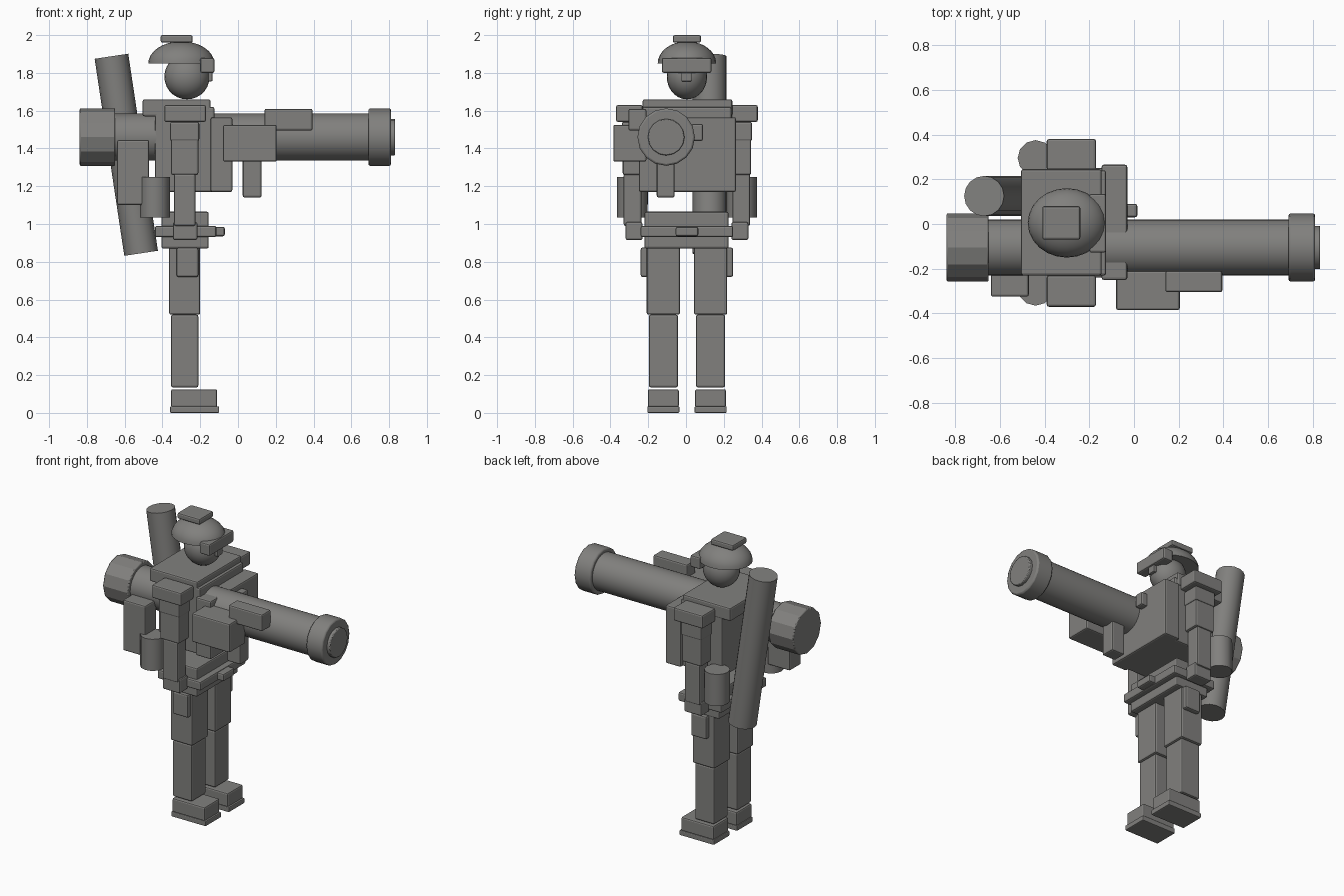
import bpy, math
from mathutils import Vector

if "Cube" in bpy.data.objects:
    bpy.data.objects.remove(bpy.data.objects["Cube"])

gray = bpy.data.materials.new("warm_gray")
gray.diffuse_color = (0.22, 0.217, 0.208, 1)
gray.use_nodes = True
gray.node_tree.nodes["Principled BSDF"].inputs["Base Color"].default_value = gray.diffuse_color


def finish(obj, name, bevel=0.0, smooth=None):
    obj.name = name
    obj.data.materials.append(gray)
    if bevel:
        mod = obj.modifiers.new("soft_edges", 'BEVEL')
        mod.width = bevel
        mod.segments = 2
        mod.limit_method = 'ANGLE'
        mod.angle_limit = math.radians(50)
    if smooth is not None:
        bpy.ops.object.shade_smooth_by_angle(angle=math.radians(smooth))
    return obj


def box(name, x, y, z, bevel=0.01):
    """Box from (min, max) ranges on each axis."""
    bpy.ops.mesh.primitive_cube_add(
        size=1, location=[sum(r) / 2 for r in (x, y, z)])
    obj = bpy.context.object
    obj.scale = [r[1] - r[0] for r in (x, y, z)]
    bpy.ops.object.transform_apply(location=False, rotation=False, scale=True)
    return finish(obj, name, bevel)


def rod(name, start, end, radius, sides=24, bevel=0.0, smooth=35):
    """Cylinder between two points."""
    a, b = Vector(start), Vector(end)
    bpy.ops.mesh.primitive_cylinder_add(
        vertices=sides, radius=radius, depth=(b - a).length, location=(a + b) / 2,
        rotation=(b - a).to_track_quat('Z', 'Y').to_euler())
    return finish(bpy.context.object, name, bevel, smooth)


def pair(name, x, y, z, bevel=0.01):
    """Box mirrored to both sides of the body, which is centred on y = 0.005."""
    box("left_" + name, x, (0.005 + y[0], 0.005 + y[1]), z, bevel)
    box("right_" + name, x, (0.005 - y[1], 0.005 - y[0]), z, bevel)


# Legs and boots
pair("sole", (-0.36, -0.10), (0.04, 0.21), (0, 0.035), 0.006)
pair("boot", (-0.355, -0.11), (0.043, 0.207), (0.03, 0.125))
pair("lower_leg", (-0.355, -0.21), (0.048, 0.202), (0.135, 0.52))
pair("upper_leg", (-0.365, -0.20), (0.037, 0.213), (0.52, 0.89))
pair("thigh_pouch", (-0.325, -0.21), (0.19, 0.245), (0.72, 0.875))

# Hips and belt
box("pelvis", (-0.405, -0.155), (-0.22, 0.225), (0.87, 1.065))
box("belt", (-0.44, -0.115), (-0.24, 0.25), (0.93, 0.99))
box("buckle", (-0.125, -0.07), (-0.055, 0.065), (0.935, 0.985))

# Torso, shoulders and chest
box("torso", (-0.44, -0.125), (-0.23, 0.24), (1.17, 1.62))
box("shoulder_yoke", (-0.505, -0.145), (-0.23, 0.245), (1.57, 1.66))
box("chest_plate", (-0.145, -0.03), (-0.25, 0.265), (1.17, 1.565))
box("chest_radio", (-0.04, 0.015), (0.03, 0.09), (1.44, 1.53))

# Arms
pair("shoulder_pad", (-0.39, -0.17), (0.235, 0.375), (1.54, 1.63))
pair("shoulder_joint", (-0.36, -0.205), (0.22, 0.345), (1.44, 1.54))
pair("upper_arm", (-0.355, -0.21), (0.23, 0.34), (1.26, 1.46))
pair("forearm", (-0.34, -0.225), (0.24, 0.335), (0.99, 1.265))
pair("hand", (-0.345, -0.215), (0.235, 0.325), (0.915, 1.01))

# Canteens
for side, y in (("left", 0.295), ("right", -0.285)):
    rod(side + "_canteen", (-0.44, y, 1.035), (-0.44, y, 1.25), 0.08, 12)

# Head
bpy.ops.mesh.primitive_uv_sphere_add(segments=24, ring_count=14, radius=0.12,
                                     location=(-0.27, 0.005, 1.78))
head = bpy.context.object
head.scale = (1, 0.89, 1)
finish(head, "head", smooth=60)
box("nose", (-0.18, -0.135), (-0.025, 0.03), (1.755, 1.81), 0.006)
box("goggles", (-0.20, -0.125), (-0.128, 0.135), (1.80, 1.88))

# Helmet dome: upper half of a sphere, with a closed flat underside
bpy.ops.mesh.primitive_uv_sphere_add(segments=24, ring_count=16, radius=1,
                                     location=(-0.30, 0.005, 1.85))
helmet = bpy.context.object
bpy.ops.object.mode_set(mode='EDIT')
bpy.ops.mesh.select_all(action='SELECT')
bpy.ops.mesh.bisect(plane_co=(-0.30, 0.005, 1.85), plane_no=(0, 0, 1),
                    clear_inner=True, use_fill=True)
bpy.ops.object.mode_set(mode='OBJECT')
helmet.scale = (0.175, 0.155, 0.117)
finish(helmet, "helmet", smooth=40)
box("helmet_plate", (-0.41, -0.24), (-0.07, 0.08), (1.96, 2.0))

# Launcher carried on the right shoulder
LY, LZ = -0.105, 1.46


def launcher_rod(name, x0, x1, radius, sides, bevel=0.0, smooth=35):
    rod(name, (x0, LY, LZ), (x1, LY, LZ), radius, sides, bevel, smooth)


launcher_rod("launcher_tube", -0.66, 0.72, 0.125, 32)
launcher_rod("launcher_rear", -0.838, -0.65, 0.152, 12, 0.006, 20)
launcher_rod("launcher_muzzle", 0.69, 0.81, 0.152, 16, 0.01, 25)
launcher_rod("muzzle_cap", 0.79, 0.832, 0.097, 16, 0.005, 25)
box("launcher_grip", (0.025, 0.125), (-0.155, -0.06), (1.14, 1.36))
box("launcher_box", (-0.08, 0.205), (-0.385, -0.21), (1.33, 1.525))
box("launcher_sight", (0.14, 0.395), (-0.305, -0.21), (1.495, 1.61))
box("side_pack", (-0.64, -0.47), (-0.325, -0.20), (1.10, 1.445))

# Spare tube slung across the back
rod("back_tube", (-0.67, 0.125, 1.888), (-0.513, 0.125, 0.845), 0.09, 16)
